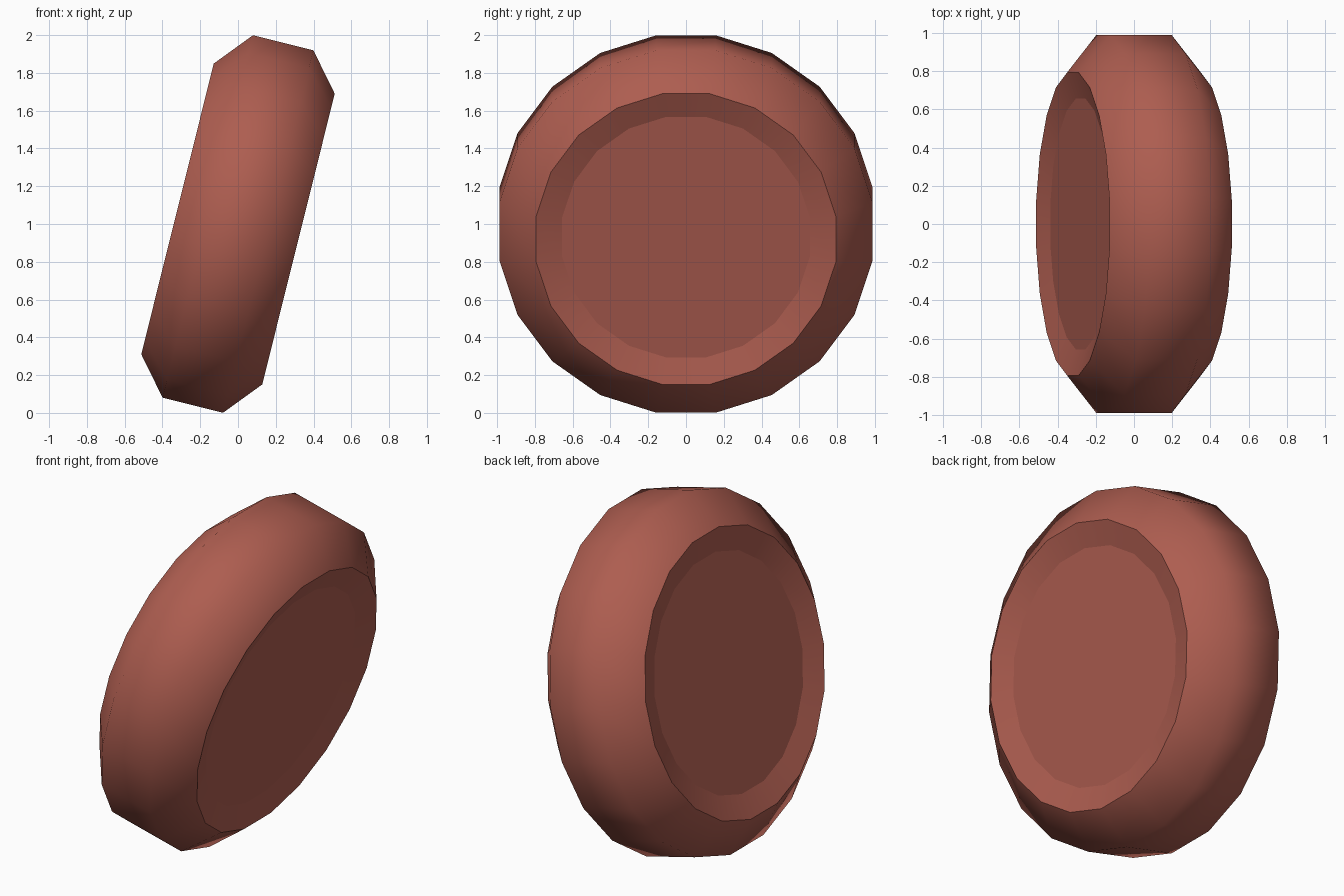
import bpy, bmesh, math
from mathutils import Matrix

if "Cube" in bpy.data.objects:
    bpy.data.objects.remove(bpy.data.objects["Cube"])

SIDES = 20
TILT = math.radians(14)

mat = bpy.data.materials.new("brick_red")
mat.diffuse_color = (0.42, 0.11, 0.08, 1)
mat.use_nodes = True
mat.node_tree.nodes["Principled BSDF"].inputs["Base Color"].default_value = mat.diffuse_color

# half-section of the wheel as (axial, radius), dish on both sides
half = [(0.165, 1.001), (0.33, 0.803), (0.288, 0.665)]
profile = [(-a, r) for a, r in reversed(half)] + half

bm = bmesh.new()
rings = []
for a, r in profile:
    ring = []
    for i in range(SIDES):
        t = 2 * math.pi * (i + 0.5) / SIDES
        ring.append(bm.verts.new((a, r * math.cos(t), r * math.sin(t))))
    rings.append(ring)

# tread, shoulders and dished rims
for lo, hi in zip(rings, rings[1:]):
    for i in range(SIDES):
        j = (i + 1) % SIDES
        bm.faces.new((lo[i], lo[j], hi[j], hi[i]))
# flat hub discs
bm.faces.new(rings[0])
bm.faces.new(rings[-1])

bmesh.ops.recalc_face_normals(bm, faces=bm.faces[:])
for f in bm.faces:
    f.smooth = True
# crisp rim and hub edges, smooth tread and shoulders
for k in (0, 1, 4, 5):
    for i in range(SIDES):
        bm.edges.get((rings[k][i], rings[k][(i + 1) % SIDES])).smooth = False

# lean the wheel and stand it on the ground
bm.transform(Matrix.Translation((0, 0, 1)) @ Matrix.Rotation(TILT, 4, 'Y'))

mesh = bpy.data.meshes.new("wheel")
bm.to_mesh(mesh)
bm.free()
mesh.materials.append(mat)
wheel = bpy.data.objects.new("wheel", mesh)
bpy.context.collection.objects.link(wheel)
